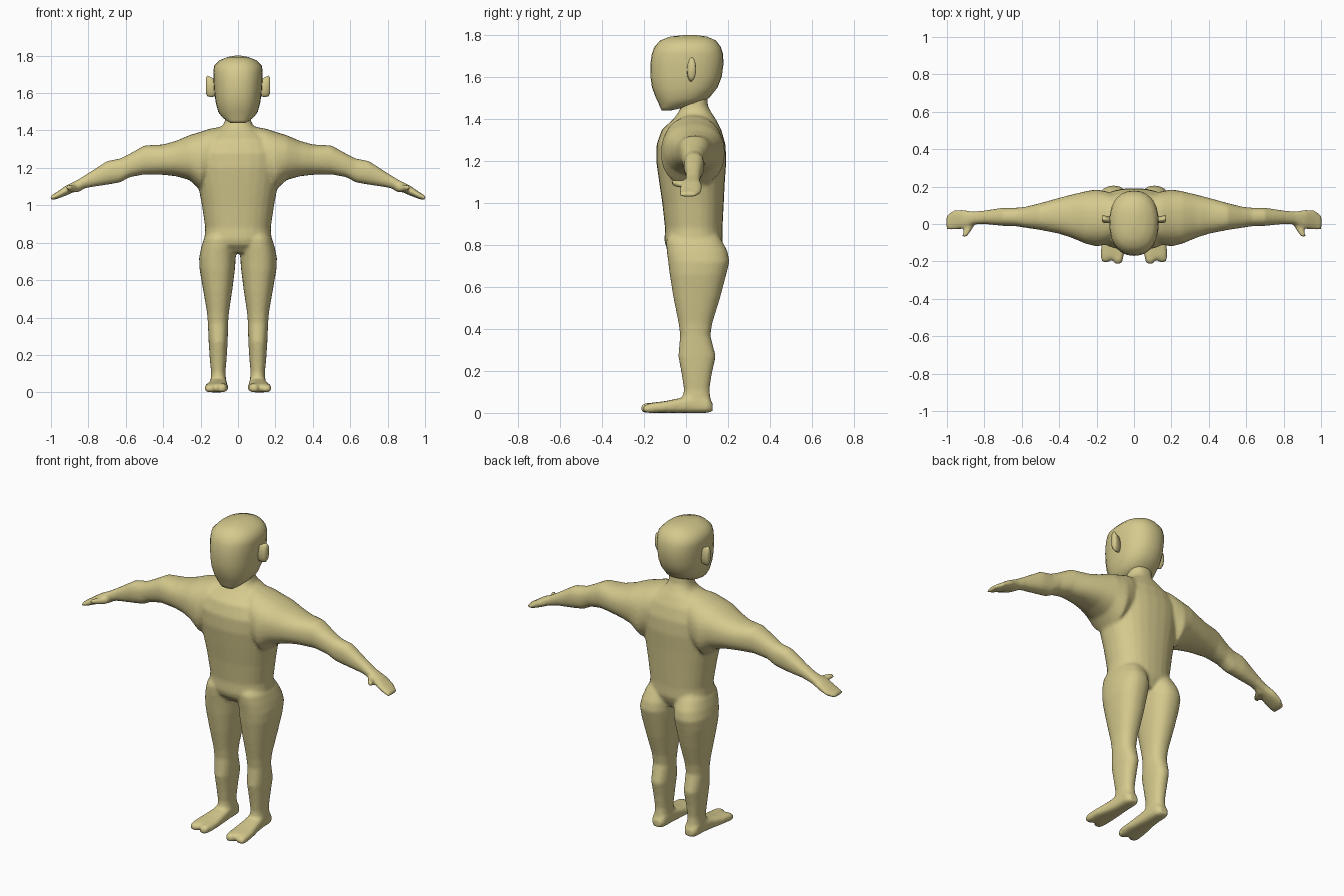
import bpy, bmesh, math

skin = bpy.data.materials.new("tan skin")
skin.diffuse_color = (0.67, 0.59, 0.27, 1)


def loft(bm, axis, rings, side=1, power=2.3, n=28):
    """Skin rounded sections. Ring = (position on axis, a0, a1, b0, b1),
    a and b being the ranges on the other two axes in x, y, z order."""
    others = [i for i in range(3) if i != axis]
    loops = []
    for t, a0, a1, b0, b1 in rings:
        loop = []
        for k in range(n):
            ang = 2 * math.pi * k / n
            c, s = math.cos(ang), math.sin(ang)
            p = [0, 0, 0]
            p[axis] = t
            p[others[0]] = (a0 + a1) / 2 + (a1 - a0) / 2 * math.copysign(abs(c) ** (2 / power), c)
            p[others[1]] = (b0 + b1) / 2 + (b1 - b0) / 2 * math.copysign(abs(s) ** (2 / power), s)
            p[0] *= side
            loop.append(bm.verts.new(p))
        loops.append(loop)
    faces = [bm.faces.new(loops[0]), bm.faces.new(loops[-1])]
    for l0, l1 in zip(loops, loops[1:]):
        for k in range(n):
            j = (k + 1) % n
            faces.append(bm.faces.new((l0[k], l0[j], l1[j], l1[k])))
    bmesh.ops.recalc_face_normals(bm, faces=faces)


def finish(bm, name):
    me = bpy.data.meshes.new(name)
    for f in bm.faces:
        f.smooth = True
    bm.to_mesh(me)
    bm.free()
    ob = bpy.data.objects.new(name, me)
    me.materials.append(skin)
    bpy.context.collection.objects.link(ob)
    return ob


body = bmesh.new()

# torso and neck
torso = [(.745, .08, -.05, .14), (.79, .165, -.095, .165), (.82, .18, -.103, .175),
         (.88, .175, -.1, .174), (1.0, .193, -.113, .18), (1.1, .212, -.128, .185),
         (1.2, .23, -.142, .192), (1.28, .24, -.14, .188), (1.35, .2, -.115, .168),
         (1.4, .12, -.06, .142), (1.43, .078, -.038, .122), (1.46, .067, -.022, .105),
         (1.52, .065, -.02, .1)]
loft(body, 2, [(z, -w, w, y0, y1) for z, w, y0, y1 in torso])

arm = [(.06, -.07, .15, 1.15, 1.425), (.15, -.11, .175, 1.12, 1.41),
       (.2, -.12, .185, 1.08, 1.393), (.26, -.105, .175, 1.135, 1.375),
       (.33, -.075, .158, 1.155, 1.345), (.4, -.052, .14, 1.163, 1.325),
       (.5, -.032, .112, 1.165, 1.32), (.58, -.02, .092, 1.15, 1.275),
       (.63, -.012, .087, 1.122, 1.25), (.7, -.01, .087, 1.11, 1.237),
       (.8, 0, .072, 1.095, 1.172), (.86, -.002, .067, 1.078, 1.135),
       (.92, -.027, .077, 1.052, 1.105), (.97, -.032, .072, 1.033, 1.07),
       (1.003, -.03, .045, 1.027, 1.05)]
leg = [(.87, .03, .15, -.07, .14), (.82, .012, .183, -.095, .172), (.77, .012, .198, -.092, .198),
       (.72, .012, .208, -.085, .207), (.66, .016, .206, -.078, .192),
       (.55, .03, .187, -.06, .163), (.43, .048, .166, -.036, .126),
       (.37, .053, .161, -.028, .116), (.27, .055, .157, -.037, .142),
       (.18, .061, .151, -.02, .122), (.11, .067, .144, -.01, .112),
       (.05, .063, .147, -.02, .12), (.01, .07, .14, -.02, .11)]
foot = [(.127, .08, .13, .008, .045), (.105, .064, .146, 0, .075), (.03, .06, .15, 0, .085),
        (-.03, .057, .158, 0, .07), (-.1, .053, .173, 0, .056), (-.165, .053, .18, 0, .048),
        (-.185, .06, .172, .003, .043)]
big_toe = [(-.15, .055, .112, 0, .05), (-.195, .06, .112, 0, .046), (-.213, .07, .104, .006, .036)]
small_toes = [(-.15, .122, .178, 0, .046), (-.185, .124, .177, 0, .042), (-.205, .132, .168, .006, .032)]
thumb = [(.03, .83, .89, 1.07, 1.115), (-.02, .86, .905, 1.07, 1.108),
         (-.05, .88, .915, 1.078, 1.11), (-.07, .895, .922, 1.085, 1.108)]

for s in (1, -1):
    loft(body, 0, arm, s)
    loft(body, 1, thumb, s)
    loft(body, 2, leg, s)
    for part in (foot, big_toe, small_toes):
        loft(body, 1, part, s, power=3)

# fuse the body parts into one soft skin
body_ob = finish(body, "body")
rm = body_ob.modifiers.new("fuse", 'REMESH')
rm.mode = 'VOXEL'
rm.voxel_size = 0.009
rm.use_smooth_shade = True
sm = body_ob.modifiers.new("soften", 'SMOOTH')
sm.factor = 0.5
sm.iterations = 6

# head
head = bmesh.new()
skull = [(1.44, .04, -.115, -.075), (1.455, .065, -.123, -.01), (1.475, .088, -.13, .06),
         (1.5, .106, -.143, .11), (1.55, .119, -.162, .15), (1.6, .126, -.169, .17),
         (1.66, .13, -.17, .178), (1.71, .132, -.163, .177), (1.745, .128, -.15, .165),
         (1.775, .1, -.122, .142), (1.793, .055, -.075, .1), (1.8, .015, -.01, .05)]
loft(head, 2, [(z, -w, w, y0, y1) for z, w, y0, y1 in skull])
finish(head, "head")

# ears, flaring outwards
ears = bmesh.new()
ear = [(.115, .005, .035, 1.585, 1.67), (.145, .005, .042, 1.578, 1.685),
       (.163, .006, .048, 1.583, 1.694), (.172, .015, .044, 1.6, 1.685)]
for s in (1, -1):
    loft(ears, 0, ear, s, power=2)
finish(ears, "ears")
